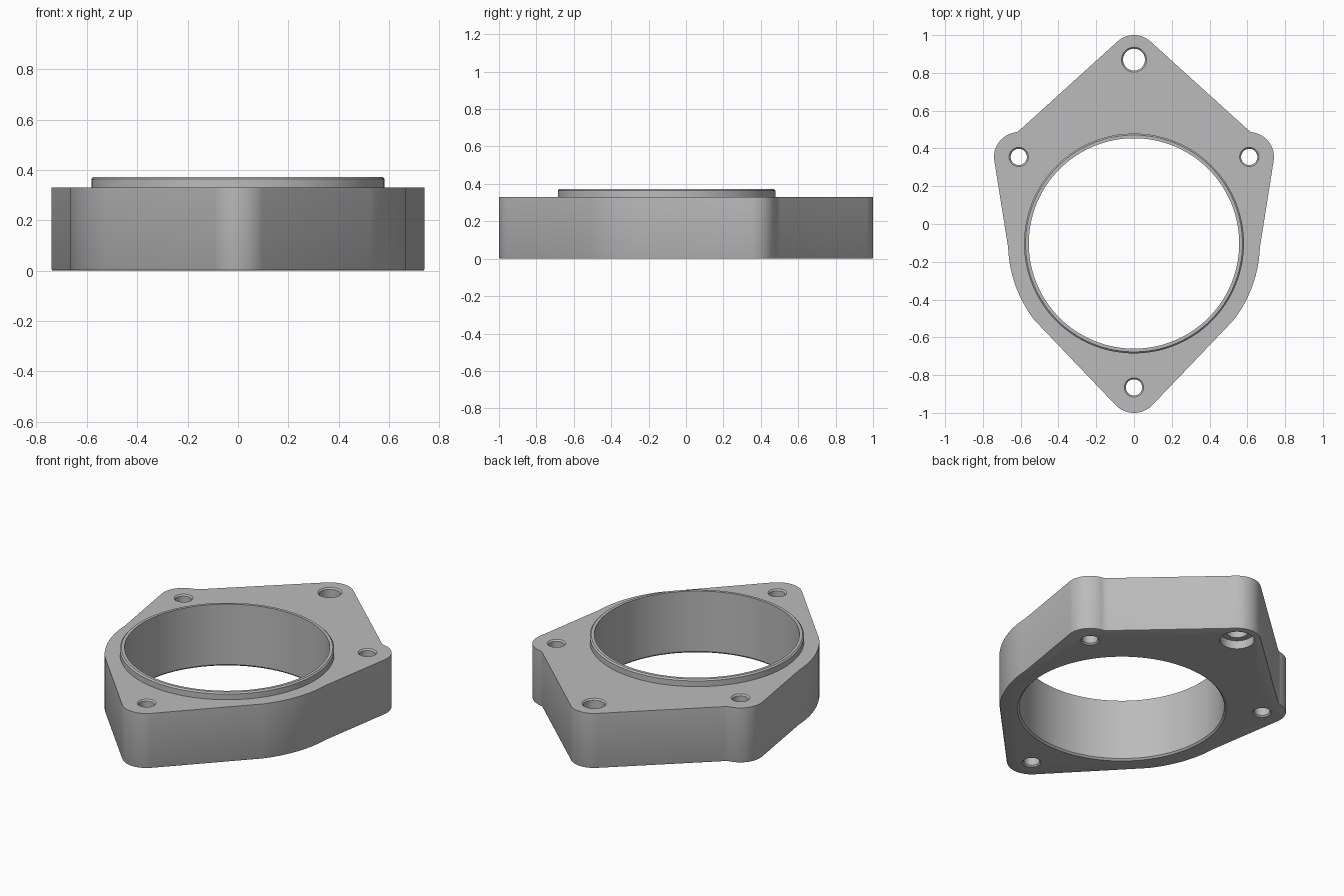
import bpy
import bmesh
from math import cos, sin, tau, radians

if "Cube" in bpy.data.objects:
    bpy.data.objects.remove(bpy.data.objects["Cube"])

TOP = 0.33            # top of the flange plate
BORE_Y = -0.103       # bore centre
BORE_R = 0.557
CHAMFER = 0.008

metal = bpy.data.materials.new("plain grey metal")
metal.use_nodes = True
metal.diffuse_color = (0.5, 0.5, 0.5, 1)
metal.node_tree.nodes["Principled BSDF"].inputs["Base Color"].default_value = (0.5, 0.5, 0.5, 1)


def make_object(name, bm):
    bmesh.ops.recalc_face_normals(bm, faces=bm.faces[:])
    mesh = bpy.data.meshes.new(name)
    bm.to_mesh(mesh)
    bm.free()
    mesh.materials.append(metal)
    obj = bpy.data.objects.new(name, mesh)
    bpy.context.collection.objects.link(obj)
    return obj


def lathe(name, profile, x, y, steps, solid):
    """Revolve (radius, z) points; solid caps the ends, otherwise the profile closes on itself."""
    bm = bmesh.new()
    rings = [[bm.verts.new((x + r * cos(tau * i / steps), y + r * sin(tau * i / steps), z))
              for i in range(steps)] for r, z in profile]
    pairs = list(zip(rings, rings[1:]))
    if solid:
        bm.faces.new(rings[0])
        bm.faces.new(rings[-1])
    else:
        pairs.append((rings[-1], rings[0]))
    for a, b in pairs:
        for i in range(steps):
            j = (i + 1) % steps
            bm.faces.new((a[i], a[j], b[j], b[i]))
    return make_object(name, bm)


def arc(x, y, r, start, end, steps):
    angles = [radians(start + (end - start) * i / steps) for i in range(steps + 1)]
    return [(x + r * cos(a), y + r * sin(a)) for a in angles]


def smooth(obj):
    bpy.ops.object.select_all(action='DESELECT')
    obj.select_set(True)
    bpy.context.view_layer.objects.active = obj
    bpy.ops.object.shade_smooth_by_angle(angle=radians(30))


# Half outline: front lobe, round flank, side ear, concave fillet, back lobe
half = arc(0, -0.865, 0.135, -90, -44, 8)
half += arc(0, -0.1, 0.667, -38, -2, 14)
half += arc(0.61, 0.355, 0.131, -9, 80, 14)
half += [(0.618, 0.488), (0.602, 0.5)]
half += arc(0, 0.87, 0.13, 48, 90, 8)
half[0], half[-1] = (0, -1), (0, 1)
outline = half + [(-x, y) for x, y in reversed(half[1:-1])]

# Flange plate with a softened lower edge
bm = bmesh.new()
base = bm.faces.new([bm.verts.new((x, y, 0)) for x, y in outline])
lifted = bmesh.ops.extrude_face_region(bm, geom=[base], use_keep_orig=True)["geom"]
bmesh.ops.translate(bm, vec=(0, 0, TOP), verts=[v for v in lifted if isinstance(v, bmesh.types.BMVert)])
lower = [e for e in bm.edges if all(v.co.z < 0.001 for v in e.verts)]
bmesh.ops.bevel(bm, geom=lower, offset=CHAMFER, segments=2, profile=0.5, affect='EDGES')
plate = make_object("flange_plate", bm)


def hole_profile(r):
    flare = r + CHAMFER + 0.05
    return [(flare, -0.05), (r, CHAMFER), (r, TOP - CHAMFER), (flare, TOP + 0.05)]


# Cutters: main bore, four bolt holes, and the recess below the back hole
cutters = [
    lathe("bore_cutter", [(BORE_R + 0.06, -0.05), (BORE_R, 0.01), (BORE_R, 0.45)], 0, BORE_Y, 128, True),
    lathe("recess_cutter", [(0.093, -0.05), (0.093, 0.05)], 0, 0.87, 40, True),
]
for x, y, r in [(0, 0.87, 0.058), (0, -0.865, 0.043), (0.61, 0.355, 0.043), (-0.61, 0.355, 0.043)]:
    cutters.append(lathe("bolt_hole_cutter", hole_profile(r), x, y, 40, True))

bpy.context.view_layer.objects.active = plate
for cutter in cutters:
    cutter.hide_render = True
    cut = plate.modifiers.new("cut", 'BOOLEAN')
    cut.operation = 'DIFFERENCE'
    cut.solver = 'EXACT'
    cut.object = cutter
    bpy.ops.object.modifier_apply(modifier=cut.name)
for cutter in cutters:
    bpy.data.objects.remove(cutter)
smooth(plate)

# Raised locating ring around the bore
ring = lathe("locating_ring", [(BORE_R, TOP), (BORE_R, 0.372), (0.574, 0.372), (0.582, 0.364), (0.582, TOP)],
             0, BORE_Y, 128, False)
smooth(ring)
